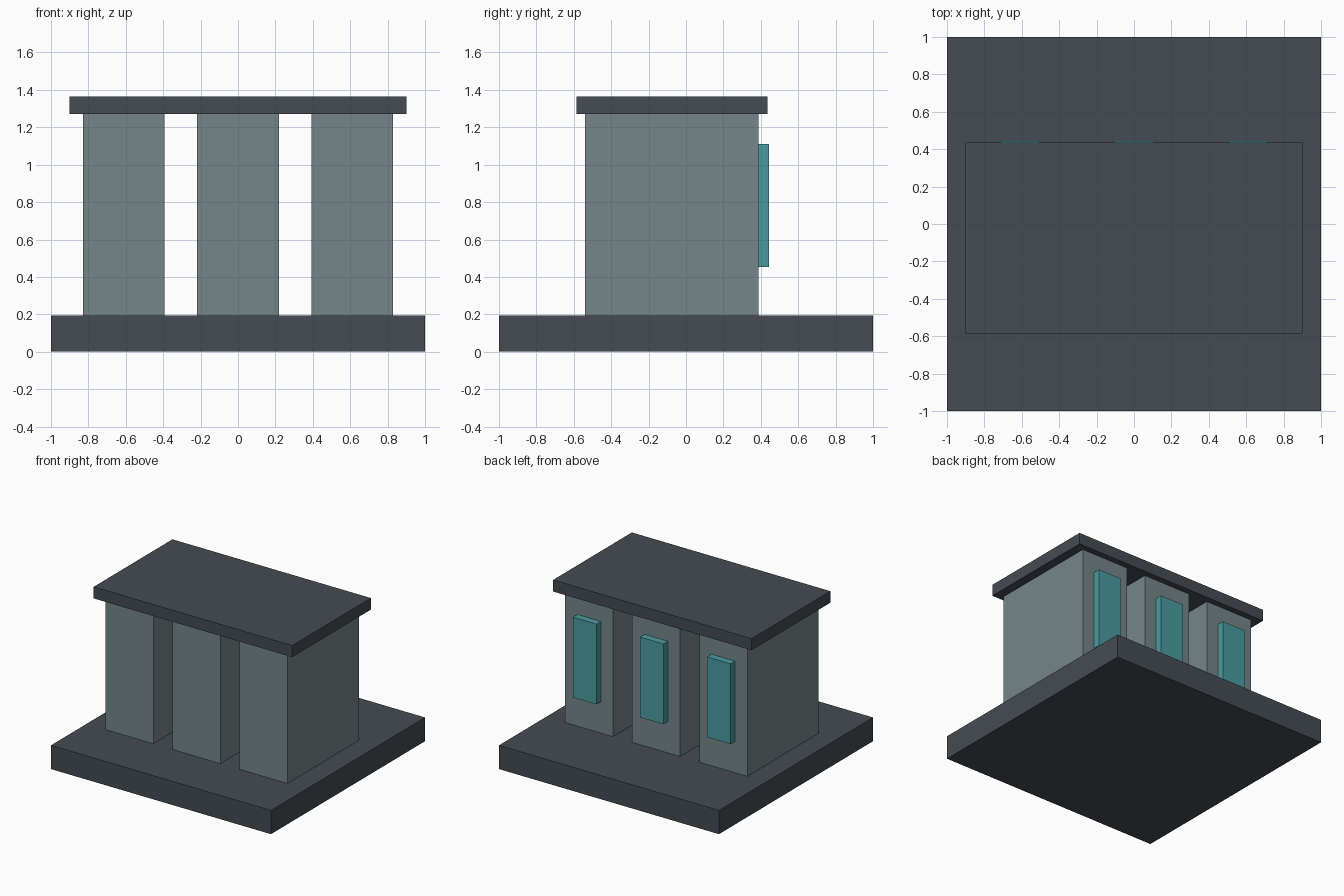
import bpy

if "Cube" in bpy.data.objects:
    bpy.data.objects.remove(bpy.data.objects["Cube"])


def material(name, rgb):
    mat = bpy.data.materials.new(name)
    mat.diffuse_color = (*rgb, 1.0)
    mat.use_nodes = True
    mat.node_tree.nodes["Principled BSDF"].inputs["Base Color"].default_value = mat.diffuse_color
    return mat


slate = material("dark_slate", (0.058, 0.072, 0.084))
stone = material("grey_stone", (0.178, 0.235, 0.254))
teal = material("teal", (0.07, 0.33, 0.35))


def box(name, x, y, z, mat):
    """Box spanning the (min, max) ranges on each axis."""
    spans = (x, y, z)
    bpy.ops.mesh.primitive_cube_add(size=1, location=[(a + b) / 2 for a, b in spans])
    obj = bpy.context.object
    obj.name = name
    obj.scale = [b - a for a, b in spans]
    bpy.ops.object.transform_apply(location=False, rotation=False, scale=True)
    obj.data.materials.append(mat)
    return obj


# Square base and roof slab
box("base", (-1, 1), (-1, 1), (0, 0.195), slate)
box("roof_slab", (-0.902, 0.902), (-0.585, 0.437), (1.27, 1.365), slate)

# Three cabinets side by side, each with a raised panel on the back
for side, cx in (("left", -0.61), ("middle", 0.0), ("right", 0.61)):
    box(f"{side}_cabinet", (cx - 0.218, cx + 0.218), (-0.54, 0.387), (0.195, 1.27), stone)
    box(f"{side}_back_panel", (cx - 0.107, cx + 0.107), (0.387, 0.445), (0.452, 1.112), teal)
